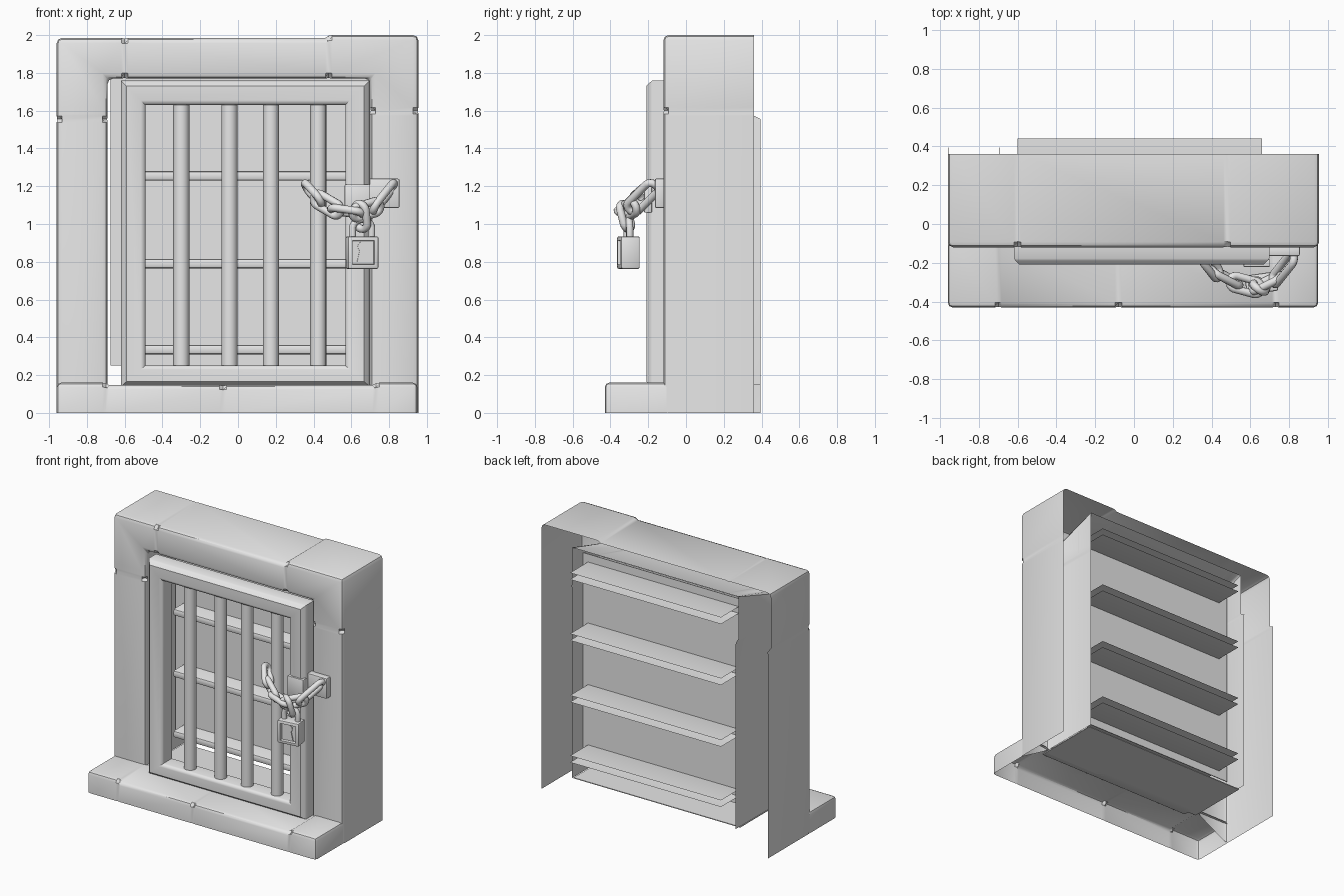
import bpy, bmesh, math
from mathutils import Vector, Matrix

cube = bpy.data.objects.get("Cube")
if cube:
    bpy.data.objects.remove(cube, do_unlink=True)

GREY = (0.8, 0.8, 0.8, 1)
grey = bpy.data.materials.new("plain_grey")
grey.use_nodes = True
grey.diffuse_color = GREY
grey.node_tree.nodes["Principled BSDF"].inputs["Base Color"].default_value = GREY

X, Y, Z = 0, 1, 2


def finish(name, bm):
    """Turn a bmesh into a smooth-by-angle object."""
    bmesh.ops.recalc_face_normals(bm, faces=bm.faces[:])
    mesh = bpy.data.meshes.new(name)
    bm.to_mesh(mesh)
    bm.free()
    mesh.materials.append(grey)
    obj = bpy.data.objects.new(name, mesh)
    bpy.context.collection.objects.link(obj)
    bpy.ops.object.select_all(action='DESELECT')
    obj.select_set(True)
    bpy.context.view_layer.objects.active = obj
    bpy.ops.object.shade_smooth_by_angle(angle=math.radians(40))


def on_plane(face, planes):
    c = face.calc_center_median()
    return any(abs(face.normal[a]) > 0.8 and abs(c[a] - v) < 1e-4 for a, v in planes)


def prism(name, outline, y0, y1, bevel=0.0, raw=(), tweak=None):
    """Extrude an x-z outline along y and bevel it; raw planes are left open."""
    bm = bmesh.new()
    front = bm.faces.new([bm.verts.new((x, y0, z)) for x, z in outline])
    ext = bmesh.ops.extrude_face_region(bm, geom=[front])
    for v in ext["geom"]:
        if isinstance(v, bmesh.types.BMVert):
            v.co.y = y1
    bmesh.ops.recalc_face_normals(bm, faces=bm.faces[:])
    if bevel:
        edges = [e for e in bm.edges
                 if not any(on_plane(f, raw) for f in e.link_faces)]
        bmesh.ops.bevel(bm, geom=edges, offset=bevel, segments=2,
                        profile=0.5, affect='EDGES', clamp_overlap=True)
        bm.normal_update()
    opened = [f for f in bm.faces if on_plane(f, raw)]
    bmesh.ops.delete(bm, geom=opened, context='FACES')
    if tweak:
        tweak(bm)
    finish(name, bm)


def rect(x0, x1, z0, z1):
    return [(x0, z0), (x1, z0), (x1, z1), (x0, z1)]


def crack(bm, axis, value, where=lambda co: True):
    """Cut a stone joint: shallow across the faces, a deep nick at the corners."""
    normal = Vector([float(a == axis) for a in range(3)])
    for offset in (-0.018, 0, 0.018):
        bmesh.ops.bisect_plane(bm, geom=bm.verts[:] + bm.edges[:] + bm.faces[:],
                               plane_co=normal * (value + offset), plane_no=normal)
    bm.normal_update()
    for v in [v for v in bm.verts if abs(v.co[axis] - value) < 1e-4 and where(v.co)]:
        corner = sorted(abs(c) for c in v.normal)[1] > 0.5
        v.co -= v.normal * (0.024 if corner else 0.003)


FRONT, BACK = -0.12, 0.36


def weather_surround(bm):
    crack(bm, Z, 1.555, lambda co: co.x < 0)
    crack(bm, Z, 1.60, lambda co: co.x > 0)
    crack(bm, X, 0.48)
    crack(bm, X, -0.60)
    for v in bm.verts:
        if v.co.x > 0.47 and v.co.z > 1.9:
            v.co.z += 0.015
        if v.co.y > BACK - 0.01:
            # Back rim: opening flares upward, one side reaches further back
            if 1.7 < v.co.z < 1.8 and abs(v.co.x) < 0.72:
                v.co.z = 1.89
            if v.co.x < -0.65 and v.co.z < 1.56:
                v.co.y = 0.395


def weather_step(bm):
    for x in (-0.70, -0.08, 0.73):
        crack(bm, X, x)
    for v in bm.verts:
        if -0.69 < v.co.x < 0.72 and v.co.z > 0.1:
            v.co.z -= 0.013


# Hollow stone surround, open at the back, and the step in front of it
prism("stone_surround",
      [(-0.96, 0), (-0.69, 0.15), (-0.69, 1.77), (0.70, 1.77),
       (0.70, 0.15), (0.955, 0), (0.955, 1.985), (-0.96, 1.985)],
      FRONT, BACK, 0.028, [(Y, BACK), (Z, 0.075)], weather_surround)
prism("front_step", rect(-0.96, 0.95, 0, 0.16), -0.43, -0.10, 0.024,
      [(Y, -0.10), (Z, 0)], weather_step)
prism("opening_floor", rect(-0.69, 0.70, 0.14, 0.146), -0.14, 0.34)

# Panel and open-backed rails behind the door
prism("back_panel", rect(-0.675, 0.70, 0.25, 1.80), 0.22, 0.226)
for i, z in enumerate((0.31, 0.765, 1.23, 1.69)):
    prism(f"back_rail_{i + 1}", rect(-0.60, 0.66, z, z + 0.05), 0.09, 0.44, 0.012,
          [(Y, 0.44), (X, -0.60), (X, 0.66)])

# Door frame: rectangular loops bridged around a moulded section
bm = bmesh.new()
section = [(0, -0.09), (0, -0.178), (0.01, -0.19), (0.03, -0.21), (0.105, -0.21),
           (0.125, -0.198), (0.13, -0.185), (0.13, -0.09)]
loops = [[bm.verts.new((x, y, z))
          for x, z in rect(-0.62 + d, 0.698 - d, 0.14 + d * 0.85, 1.76 - d)]
         for d, y in section]
for one, two in zip(loops, loops[1:] + loops[:1]):
    for k in range(4):
        n = (k + 1) % 4
        bm.faces.new((one[k], one[n], two[n], two[k]))
finish("door_frame", bm)

# Round door bars
for i, x in enumerate((-0.30, -0.045, 0.175, 0.425)):
    bm = bmesh.new()
    bmesh.ops.create_cone(bm, cap_ends=True, segments=16, radius1=0.043,
                          radius2=0.043, depth=1.44,
                          matrix=Matrix.Translation((x, -0.14, 0.94)))
    finish(f"door_bar_{i + 1}", bm)

# Hasp plates on the pillar and the door
prism("pillar_plate", rect(0.69, 0.855, 1.085, 1.24), -0.165, -0.11, 0.008)
prism("door_plate", rect(0.565, 0.70, 1.06, 1.21), -0.222, -0.18, 0.006)


def link(name, p, q, roll, radius=0.036, tube=0.021, overlap=0.028):
    """Stretched ring lying between two points."""
    p, q = Vector(p), Vector(q)
    axis = (q - p).normalized()
    side = axis.cross(Vector((0, 1, 0.01))).normalized()
    side = Matrix.Rotation(roll, 3, axis) @ side
    up = axis.cross(side)
    stretch = max((q - p).length / 2 + overlap - radius, 0)
    bm = bmesh.new()
    major, minor = 20, 10
    grid = []
    for i in range(major):
        t = math.tau * (i + 0.5) / major
        slide = math.copysign(stretch, math.cos(t))
        ring = []
        for j in range(minor):
            u = math.tau * j / minor
            r = radius + tube * math.cos(u)
            ring.append(bm.verts.new((p + q) / 2 + axis * (r * math.cos(t) + slide)
                                     + side * r * math.sin(t) + up * tube * math.sin(u)))
        grid.append(ring)
    for i in range(major):
        a, b = grid[i], grid[(i + 1) % major]
        for j in range(minor):
            n = (j + 1) % minor
            bm.faces.new((a[j], a[n], b[n], b[j]))
    finish(name, bm)


# Chain draped from the door bar to the pillar plate
path = [(0.37, -0.18, 1.19), (0.425, -0.25, 1.13), (0.52, -0.30, 1.075),
        (0.63, -0.33, 1.06), (0.73, -0.28, 1.09), (0.81, -0.18, 1.19)]
for i, (p, q) in enumerate(zip(path, path[1:])):
    link(f"chain_link_{i + 1}", p, q, math.radians(25 if i % 2 else 75))
link("hanging_link", (0.645, -0.33, 1.08), (0.655, -0.31, 1.00), math.radians(35))

# Padlock: shackle, recessed body and keyhole, turned slightly sideways
LOCK = Vector((0.657, -0.305, 0.85))
link("padlock_shackle", LOCK + Vector((0, 0, 0.03)), LOCK + Vector((0, 0, 0.14)),
     math.radians(8), radius=0.052, tube=0.019, overlap=0.035)


def turn(bm):
    bmesh.ops.rotate(bm, verts=bm.verts[:], cent=LOCK,
                     matrix=Matrix.Rotation(math.radians(8), 3, 'Z'))


def recess(bm):
    face = min(bm.faces, key=lambda f: f.calc_center_median().y)
    bmesh.ops.inset_region(bm, faces=[face], thickness=0.018)
    bmesh.ops.inset_region(bm, faces=[face], thickness=0.004, depth=-0.02)
    turn(bm)


prism("padlock_body", rect(LOCK.x - 0.082, LOCK.x + 0.082, 0.762, 0.935),
      -0.355, -0.255, 0.01, tweak=recess)
arc = [math.radians(-50 + 28 * k) for k in range(11)]
keyhole = [(LOCK.x + 0.028 * math.cos(a), 0.88 + 0.028 * math.sin(a)) for a in arc]
prism("keyhole", keyhole + [(LOCK.x - 0.033, 0.793), (LOCK.x + 0.033, 0.793)],
      -0.342, -0.330, tweak=turn)
